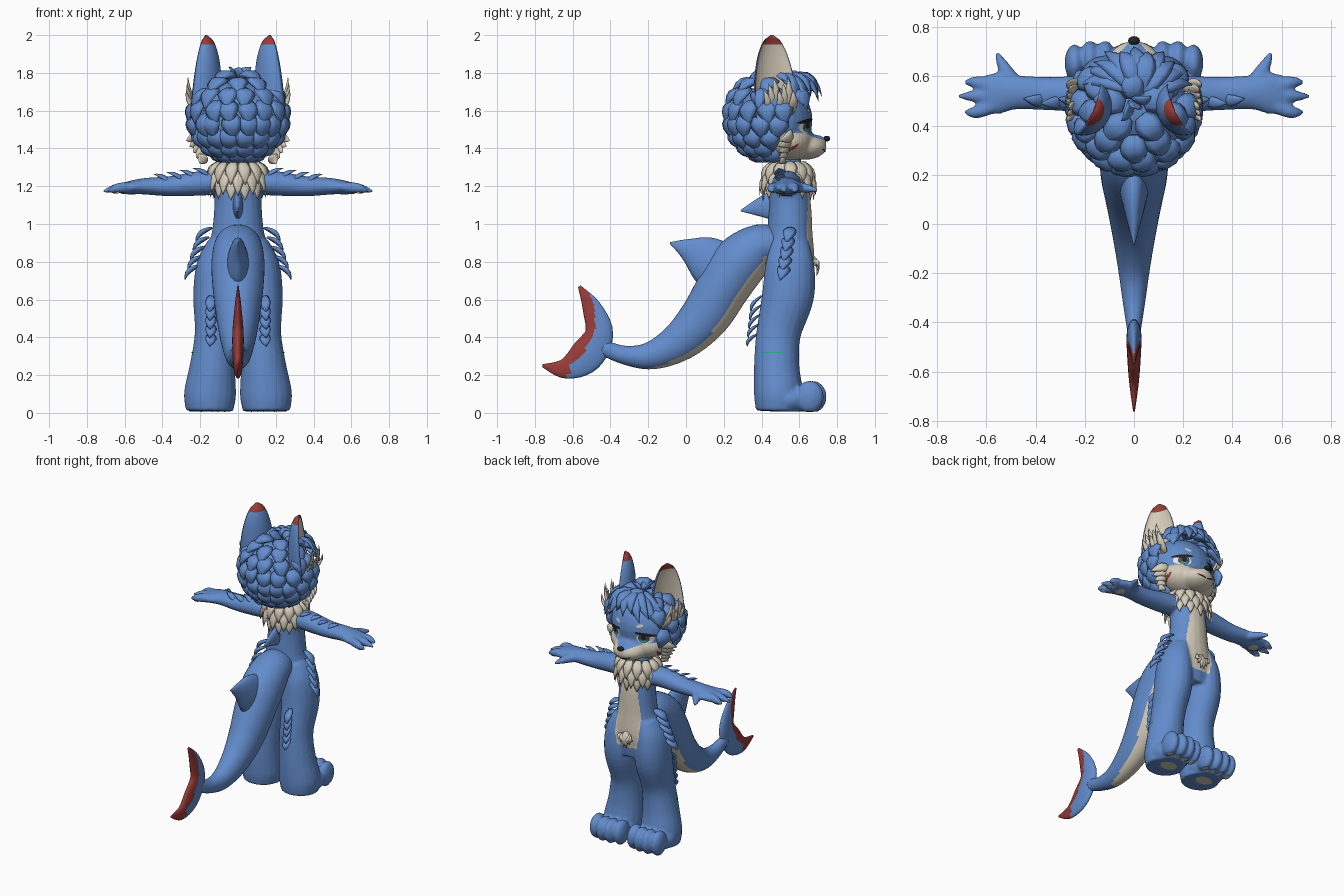
import bpy, bmesh, math, random
from mathutils import Vector
from mathutils.bvhtree import BVHTree

random.seed(4)
cube = bpy.data.objects.get("Cube")
if cube:
    bpy.data.objects.remove(cube, do_unlink=True)
X, Y, Z = Vector((1, 0, 0)), Vector((0, 1, 0)), Vector((0, 0, 1))
SIDES = (1, -1)


def material(name, r, g, b):
    m = bpy.data.materials.new(name)
    m.use_nodes = True
    m.diffuse_color = (r, g, b, 1)
    shader = m.node_tree.nodes["Principled BSDF"]
    shader.inputs["Base Color"].default_value = (r, g, b, 1)
    shader.inputs["Roughness"].default_value = 0.8
    return m


BLUE = material("fur_blue", .125, .265, .61)
CREAM = material("fur_cream", .66, .6, .49)
RED = material("tip_red", .32, .045, .04)
BLACK = material("soft_black", .015, .015, .02)
GREY = material("eye_grey", .07, .085, .1)
TEAL = material("teal", .03, .4, .28)
WHITE = material("eye_white", .8, .8, .78)


def finish(name, bm, mats, rule=None, fuse=False):
    """Turn a bmesh into a smooth object, optionally fused to one skin, coloured by rule."""
    bmesh.ops.recalc_face_normals(bm, faces=bm.faces)
    mesh = bpy.data.meshes.new(name)
    bm.to_mesh(mesh)
    bm.free()
    ob = bpy.data.objects.new(name, mesh)
    bpy.context.collection.objects.link(ob)
    if fuse:
        remesh = ob.modifiers.new("skin", 'REMESH')
        remesh.mode, remesh.voxel_size = 'VOXEL', .009
        soft = ob.modifiers.new("soften", 'SMOOTH')
        soft.factor, soft.iterations = .5, 6
        skin = bpy.data.meshes.new_from_object(ob.evaluated_get(bpy.context.evaluated_depsgraph_get()))
        ob.modifiers.clear()
        ob.data = mesh = skin
        for v in mesh.vertices:
            v.co.z = max(v.co.z, .008)
    mesh.materials.clear()
    for m in mats:
        mesh.materials.append(m)
    for p in mesh.polygons:
        p.use_smooth = True
        p.material_index = rule(p.center, p.normal) if rule else 0
    return ob


def skin_rings(bm, rings):
    """Bridge rings of points and cap both ends."""
    rows = [[bm.verts.new(p) for p in ring] for ring in rings]
    n = len(rows[0])
    for a, b in zip(rows, rows[1:]):
        for i in range(n):
            bm.faces.new((a[i], a[(i + 1) % n], b[(i + 1) % n], b[i]))
    bm.faces.new(rows[0])
    bm.faces.new(rows[-1])


def spline(rows, steps=5):
    """Smooth interpolation through rows of numbers."""
    pts = [rows[0]] + list(rows) + [rows[-1]]
    out = []
    for p, q, r, s in zip(pts, pts[1:], pts[2:], pts[3:]):
        for k in range(steps):
            t = k / steps
            out.append([b + t * (c - a) / 2 + t * t * (a - 2.5 * b + 2 * c - d / 2)
                        + t ** 3 * (3 * (b - c) + d - a) / 2 for a, b, c, d in zip(p, q, r, s)])
    return out + [list(rows[-1])]


def tube(bm, rows, side, flip=1, n=20):
    """Sweep an ellipse along rows of x, y, z, side radius, other radius."""
    rows = spline(rows)
    pts = [Vector((r[0] * flip, r[1], r[2])) for r in rows]
    rings = []
    for i, c in enumerate(pts):
        t = (pts[min(i + 1, len(pts) - 1)] - pts[max(i - 1, 0)]).normalized()
        v = t.cross(side).normalized()
        u = v.cross(t)
        a, b = max(rows[i][3], .002), max(rows[i][4], .002)
        rings.append([c + u * a * math.cos(k * math.tau / n) + v * b * math.sin(k * math.tau / n)
                      for k in range(n)])
    skin_rings(bm, rings)


def ball(bm, centre, radii):
    made = bmesh.ops.create_uvsphere(bm, u_segments=24, v_segments=14, radius=1)["verts"]
    for v in made:
        v.co = Vector(centre) + Vector([c * r for c, r in zip(v.co, radii)])


def lock(bm, base, tip, out, width=.04, thick=.014, bulge=.02):
    """One leaf-shaped tuft of fur."""
    base, tip, out = Vector(base), Vector(tip), Vector(out).normalized()
    side = (tip - base).cross(out).normalized()
    rings = []
    for i, w in enumerate((.5, .9, 1, .82, .45, .03)):
        s = i / 5
        c = base.lerp(tip, s) + out * bulge * math.sin(math.pi * s)
        rings.append([c + side * width * w * math.cos(k * math.tau / 6)
                      + out * thick * w * math.sin(k * math.tau / 6) for k in range(6)])
    skin_rings(bm, rings)


def decal(name, mat, tree, centre, d, rx, ry, turn=0):
    """Thin oval plate laid on a surface by projecting along d."""
    d = Vector(d).normalized()
    u = X if abs(d.z) > .9 else d.cross(Z).normalized()
    v = u.cross(d)
    u, v = u * math.cos(turn) + v * math.sin(turn), v * math.cos(turn) - u * math.sin(turn)
    bm, rows = bmesh.new(), []
    for f in (.05, .4, .75, 1):
        row = []
        for k in range(18):
            a = k * math.tau / 18
            p = Vector(centre) + u * rx * f * math.cos(a) + v * ry * f * math.sin(a)
            hit = tree.ray_cast(p, d)[0]
            row.append((hit or p + d * .2) - d * .004)
        rows.append(row)
    skin_rings(bm, rows)
    bm.faces.ensure_lookup_table()
    bm.faces.remove(bm.faces[-1])
    ob = finish(name, bm, [mat])
    if sum((p.normal.dot(d) for p in ob.data.polygons)) > 0:
        ob.data.flip_normals()


def surface(ob):
    return BVHTree.FromPolygons([v.co for v in ob.data.vertices], [p.vertices[:] for p in ob.data.polygons])


# Body: torso, legs, paws and arms fused into one skin
bm = bmesh.new()
tube(bm, [(0, .53, 1.38, .08, .08), (0, .53, 1.28, .09, .085), (0, .54, 1.22, .125, .1), (0, .55, 1.1, .125, .112),
          (0, .55, .95, .14, .12), (0, .55, .8, .18, .13), (0, .55, .64, .16, .11)], X)
for s in SIDES:
    tube(bm, [(.09, .55, .9, .07, .1), (.115, .55, .78, .105, .13), (.12, .54, .62, .117, .138),
              (.122, .49, .42, .107, .118), (.135, .48, .25, .12, .12), (.148, .49, .1, .138, .13),
              (.15, .49, .01, .125, .12)], X, s)
    ball(bm, (s * .15, .54, .07), (.135, .14, .085))
    for k in range(4):
        ball(bm, (s * (.055 + .062 * k), .655 + (.015 if k in (1, 2) else 0), .085), (.041, .075, .086))
    tube(bm, [(.06, .54, 1.22, .08, .06), (.2, .53, 1.215, .075, .065), (.35, .53, 1.2, .068, .054),
              (.48, .535, 1.2, .07, .045), (.56, .53, 1.195, .085, .036), (.62, .52, 1.185, .07, .028)], Y, s)
    for y, x in ((.575, .69), (.52, .715), (.455, .69)):
        tube(bm, [(.56, .53 + (y - .53) * .6, 1.195, .03, .03), (.64, y, 1.19, .027, .026),
                  (x, y, 1.172, .008, .008)], Y, s, 12)
    tube(bm, [(.48, .56, 1.195, .035, .032), (.525, .63, 1.19, .028, .026), (.56, .7, 1.178, .008, .008)], X, s, 12)
body = finish("body", bm, [BLUE, CREAM], fuse=True, rule=lambda c, n: int(
    n.y > .2 and c.y > .58 and .72 < c.z < 1.3 and abs(c.x) < .075 + .02 * math.sin(c.z * 9)))
skin = surface(body)

# Paw pads and leg marks
for s in SIDES:
    decal("sole_pad", CREAM, skin, (s * .15, .53, -.2), Z, .06, .045)
    decal("palm_pad", CREAM, skin, (s * .565, .53, 1), Z, .03, .04)
    for k in range(4):
        decal("toe_pad", CREAM, skin, (s * (.06 + .06 * k), .655, -.2), Z, .018, .024)
    for y in (.575, .52, .455):
        decal("finger_pad", CREAM, skin, (s * .65, y, 1), Z, .018, .013)
    decal("leg_mark", TEAL, skin, (s * .6, .46, .32), X * -s, .075, .003)

# Tail with pale underside, fins and red-edged fluke
bm = bmesh.new()
tube(bm, [(0, .5, .86, .1, .1), (0, .4, .88, .125, .12), (0, .29, .8, .14, .145), (0, .2, .67, .135, .14),
          (0, .1, .51, .115, .13), (0, -.03, .38, .09, .105), (0, -.18, .305, .065, .075),
          (0, -.32, .305, .045, .05), (0, -.45, .35, .025, .04)], X, n=40)
finish("tail", bm, [BLUE, CREAM], lambda c, n: int(n.y - n.z > .85 and c.y > -.2))
bm = bmesh.new()
tube(bm, [(0, .24, .72, .08, .16), (0, .1, .82, .05, .12), (0, .0, .87, .025, .055), (0, -.085, .9, .003, .004)], X)
finish("tail_fin", bm, [BLUE])
bm = bmesh.new()
tube(bm, [(0, .48, 1.1, .03, .09), (0, .4, 1.09, .022, .055), (0, .29, 1.07, .003, .004)], X)
finish("back_fin", bm, [BLUE])
bm = bmesh.new()
tube(bm, [(0, -.565, .67, .004, .008), (0, -.5, .56, .018, .05), (0, -.46, .42, .03, .075),
          (0, -.53, .3, .028, .09), (0, -.64, .235, .02, .055), (0, -.76, .25, .004, .008)], X, n=32)
finish("tail_fluke", bm, [BLUE, RED], lambda c, n: int(math.hypot(c.y + .75, c.z - .5) < .272 or c.y < -.62))

# Head with pale muzzle and cheeks
bm = bmesh.new()
ball(bm, (0, .47, 1.55), (.225, .2, .205))
ball(bm, (0, .54, 1.44), (.2, .14, .11))
ball(bm, (0, .63, 1.41), (.115, .115, .07))
ball(bm, (0, .655, 1.44), (.05, .09, .035))
head = finish("head", bm, [BLUE, CREAM], fuse=True, rule=lambda c, n: int(
    c.y > .42 and c.z < 1.435 + .35 * min(abs(c.x), .13)))
face = surface(head)
bm = bmesh.new()
ball(bm, (0, .745, 1.452), (.024, .018, .015))
finish("nose", bm, [BLACK])

# Eyes, brows, mouth and cheek stripes
for s in SIDES:
    for name, mat, x, y, z, rx, ry, turn in (
            ("eye_white", WHITE, .118, .9, 1.515, .052, .034, 0), ("iris", GREY, .112, .904, 1.517, .034, .034, 0),
            ("iris_glow", TEAL, .112, .908, 1.5, .02, .011, 0), ("pupil", BLACK, .112, .911, 1.52, .014, .018, 0),
            ("upper_lash", BLACK, .12, .914, 1.545, .064, .011, -.15),
            ("brow", CREAM, .085, .9, 1.6, .022, .011, .3), ("mouth", BLACK, .035, .9, 1.388, .034, .004, .25)):
        # layers step outward a little so that they never share a surface
        before = set(bpy.data.objects)
        decal(name, mat, face, (s * x, y, z), -Y, rx, ry, -turn * s)
        for ob in set(bpy.data.objects) - before:
            ob.location.y = (y - .9) * .25
    for k in range(3):
        decal("cheek_stripe", RED, face, (s * .5, .59 + .026 * k, 1.385 + .012 * k), (-s, -.2, 0), .024, .007, s * .75)

# Ears: domed backs, hollow pale insides, red tips
for s in SIDES:
    out, wide = Vector((s * .9, .43, 0)), Vector((-s * .43, .9, 0))
    bm, rings = bmesh.new(), []
    for i in range(19):
        t = i / 18
        w = .125 * math.sqrt(max(1 - t ** 2.2, .003))
        c = Vector((s * (.2 - .03 * t), .485 - .03 * t, 1.56 + .44 * t))
        rings.append([c + wide * w * math.cos(a) + out * w * math.sin(a) * (-.35 if math.sin(a) > 0 else .85)
                      for a in [k * math.tau / 32 for k in range(32)]])
    skin_rings(bm, rings)
    finish("ear", bm, [BLUE, CREAM, RED], lambda c, n: 2 if c.z > 1.94 else int(n.dot(out) > .3 and c.z > 1.57))

# Hair: overlapping rows of leaf locks around the head
CORE, SIZE = Vector((0, .47, 1.57)), Vector((.245, .245, .225))


def scalp(az, el, scale=1):
    d = Vector((math.sin(az) * math.cos(el), math.cos(az) * math.cos(el), math.sin(el)))
    return CORE + Vector([a * b * scale for a, b in zip(d, SIZE)]), d


bm = bmesh.new()
for row, (el, count) in enumerate(((80, 5), (62, 9), (42, 13), (22, 16), (3, 17), (-16, 16), (-34, 13), (-50, 9))):
    for k in range(count):
        az = (k + row % 2 / 2) * math.tau / count + random.uniform(-.06, .06)
        front = abs((az + math.pi) % math.tau - math.pi)
        if front < (0 if el > 50 else .9 if el > 30 else 1.15 if el > -10 else 1.6):
            continue
        start, d = scalp(az, math.radians(el), .97)
        end, _ = scalp(az + random.uniform(-.12, .12), math.radians(el - 34), 1.08)
        lock(bm, start, end, d, .058, .024, .025)
for k in range(-5, 6):
    start, d = scalp(k * .1 + .3, math.radians(72), 1.02)
    end, _ = scalp(k * .24, math.radians(24 - 3 * abs(k) + 9 * (k % 2)), 1.12)
    lock(bm, start, end, d + Y * .6, .045, .018, .05)
for k in range(3):
    lock(bm, (0, .5, 1.77), (.06 * k - .05, .42 + .05 * k, 1.83), Z - Y, .035, .015, .01)
finish("hair", bm, [BLUE])

# Pale fluff: neck ruff, cheeks, ears and lower belly
bm = bmesh.new()
for row, (top, grow, drop) in enumerate(((1.33, .055, .1), (1.3, .065, .12), (1.26, .05, .11))):
    for k in range(13):
        a = (k + row / 2) * math.tau / 13
        d = Vector((math.sin(a), math.cos(a), 0))
        root = Vector((d.x * .105, .54 + d.y * .085, top))
        lock(bm, root, root + d * grow - Z * drop * (1 + .25 * abs(d.y)), d + Z * .4, .036, .014)
for s in SIDES:
    for k in range(5):
        lock(bm, (s * .17, .56 - .015 * k, 1.48 - .03 * k), (s * (.275 - .018 * k), .49, 1.44 - .03 * k),
             (s * .4, 1, 0), .034, .015)
    for k in range(7):
        lock(bm, (s * .2, .45 + .018 * k, 1.58), (s * (.275 - .005 * (k % 3)), .41 + .026 * k, 1.71 + .035 * (k % 3)),
             (s, .4, 0), .026, .012)
    for k in range(3):
        lock(bm, (s * .012 * k, .665, .84 - .02 * k), (s * (.012 + .024 * k), .69, .72 + .03 * k), Y, .024, .012)
finish("pale_fluff", bm, [CREAM])

# Blue tufts on hips, calves and arms
bm = bmesh.new()
for s in SIDES:
    for k in range(5):
        z = .91 - .05 * k
        lock(bm, (s * (.14 + .017 * k), .56 - .008 * k, z + .07), (s * (.225 + .014 * k), .53 - .008 * k, z - .01),
             (s, 0, .5), .036, .016)
        lock(bm, (s * .14, .4 - .005 * k, .62 - .05 * k), (s * .15, .345 - .005 * k, .53 - .045 * k), -Y, .03, .014)
    for k in range(4):
        lock(bm, (s * (.14 + .07 * k), .5, 1.25 - .01 * k), (s * (.24 + .07 * k), .49 + .02 * (k % 2), 1.295 - .01 * k),
             Z - Y * .3, .026, .011, .008)
finish("blue_tufts", bm, [BLUE])
